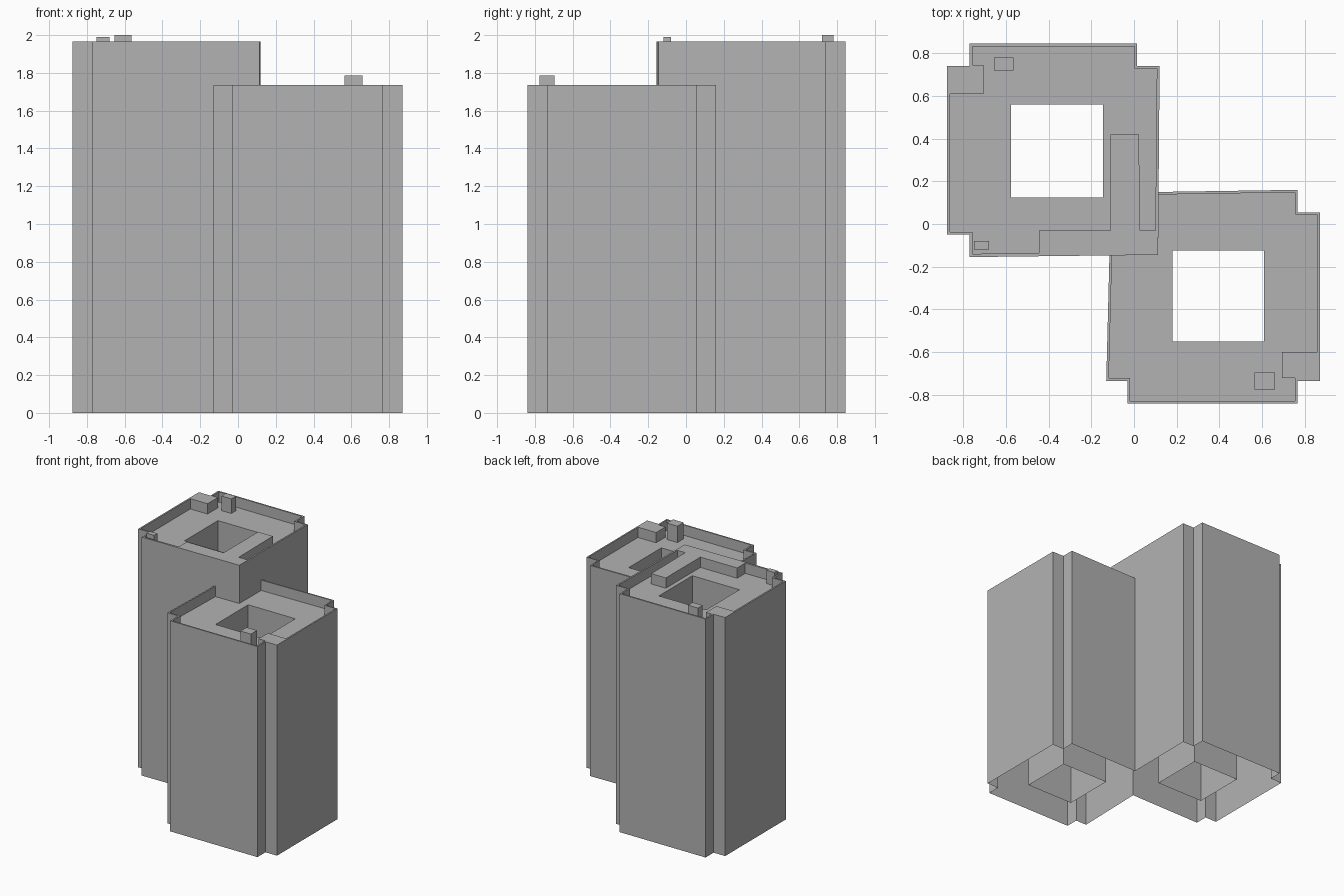
import bpy, bmesh

if "Cube" in bpy.data.objects:
    bpy.data.objects.remove(bpy.data.objects["Cube"])

concrete = bpy.data.materials.new("concrete_grey")
concrete.diffuse_color = (0.45, 0.45, 0.45, 1)
concrete.use_nodes = True
concrete.node_tree.nodes["Principled BSDF"].inputs["Base Color"].default_value = concrete.diffuse_color


def make_object(name, bm):
    bmesh.ops.remove_doubles(bm, verts=bm.verts, dist=1e-5)
    mesh = bpy.data.meshes.new(name)
    bm.to_mesh(mesh)
    bm.free()
    mesh.materials.append(concrete)
    obj = bpy.data.objects.new(name, mesh)
    bpy.context.collection.objects.link(obj)
    return obj


def walls(bm, path, z0, z1, closed=False):
    """Vertical wall along a path; it faces right of the walking direction."""
    pairs = list(zip(path, path[1:] + path[:1]))
    for a, b in pairs if closed else pairs[:-1]:
        bm.faces.new([bm.verts.new((p[0], p[1], z))
                      for p, z in ((a, z0), (b, z0), (b, z1), (a, z1))])


def slab(bm, loops, z):
    """Flat upward face bounded by the first loop, with the others as holes."""
    edges = []
    for loop in loops:
        vs = [bm.verts.new((x, y, z)) for x, y in loop]
        edges += [bm.edges.new((vs[i - 1], vs[i])) for i in range(len(vs))]
    res = bmesh.ops.triangle_fill(bm, edges=edges, use_beauty=True, use_dissolve=False)
    for f in res["geom"]:
        if isinstance(f, bmesh.types.BMFace):
            f.normal_update()
            if f.normal.z < 0:
                f.normal_flip()


def rect(x0, x1, y0, y1):
    return [(x0, y0), (x1, y0), (x1, y1), (x0, y1)]


def tower(name, outer, inner, court, roof_z, top_z, junction, ring):
    # outer shell, open underneath
    bm = bmesh.new()
    walls(bm, outer, 0, top_z)
    if ring:  # corner rising above the neighbouring roof
        walls(bm, junction, SHORT_ROOF, top_z)
    make_object(name + "_outer_walls", bm)
    # parapet top and inner faces
    bm = bmesh.new()
    if ring:
        slab(bm, [outer + junction[1:-1], inner], top_z)
    else:
        slab(bm, [outer + inner[::-1]], top_z)
    walls(bm, inner[::-1], roof_z, top_z, closed=ring)
    make_object(name + "_parapet", bm)
    # sunken roof around the courtyard
    bm = bmesh.new()
    slab(bm, [inner if ring else inner + junction[::-1], court], roof_z)
    make_object(name + "_roof", bm)
    # courtyard shaft
    bm = bmesh.new()
    walls(bm, court[::-1], 0, roof_z, closed=True)
    make_object(name + "_courtyard_walls", bm)


def rooftop_box(name, x0, x1, y0, y1, z0, z1):
    bm = bmesh.new()
    base = rect(x0, x1, y0, y1)
    walls(bm, base, z0, z1, closed=True)
    slab(bm, [base], z1)
    make_object(name, bm)


TALL_ROOF, TALL_TOP = 1.88, 1.965
SHORT_ROOF, SHORT_TOP = 1.65, 1.735

# points where the two towers meet
A, B, C = (0.115, 0.15), (-0.115, -0.147), (0.113, -0.145)

tall_outer = [A, (0.12, 0.74), (0.015, 0.74), (0.015, 0.845), (-0.77, 0.845),
              (-0.77, 0.74), (-0.875, 0.74), (-0.875, -0.05), (-0.77, -0.05),
              (-0.77, -0.155), B]
tall_inner = [(-0.757, -0.14), (-0.445, -0.135), (-0.445, -0.03), (-0.11, -0.03),
              (-0.11, 0.42), (0.023, 0.42), (0.028, -0.03), (0.1, -0.03),
              (0.107, 0.728), (0.003, 0.728), (0.003, 0.832), (-0.757, 0.832),
              (-0.757, 0.745), (-0.705, 0.745), (-0.705, 0.61), (-0.862, 0.61),
              (-0.862, -0.037), (-0.757, -0.037)]
tower("tall_tower", tall_outer, tall_inner, rect(-0.575, -0.145, 0.125, 0.56),
      TALL_ROOF, TALL_TOP, [B, C, A], True)

short_outer = [B, (-0.13, -0.735), (-0.03, -0.735), (-0.03, -0.84), (0.765, -0.84),
               (0.765, -0.735), (0.87, -0.735), (0.87, 0.055), (0.765, 0.055),
               (0.765, 0.16), A]
short_inner = [(-0.103, -0.147), (-0.118, -0.722), (-0.018, -0.722), (-0.018, -0.828),
               (0.753, -0.828), (0.753, -0.722), (0.693, -0.722), (0.693, -0.6),
               (0.858, -0.6), (0.858, 0.045), (0.757, 0.045), (0.753, 0.148),
               (0.115, 0.138)]
tower("short_tower", short_outer, short_inner, rect(0.18, 0.61, -0.55, -0.125),
      SHORT_ROOF, SHORT_TOP, [C], False)

# small rooftop housings
rooftop_box("tall_rear_vent", -0.655, -0.565, 0.72, 0.78, TALL_ROOF, 2.0)
rooftop_box("tall_front_vent", -0.75, -0.68, -0.12, -0.08, TALL_ROOF, 1.99)
rooftop_box("short_front_vent", 0.565, 0.66, -0.775, -0.695, SHORT_ROOF, 1.785)
